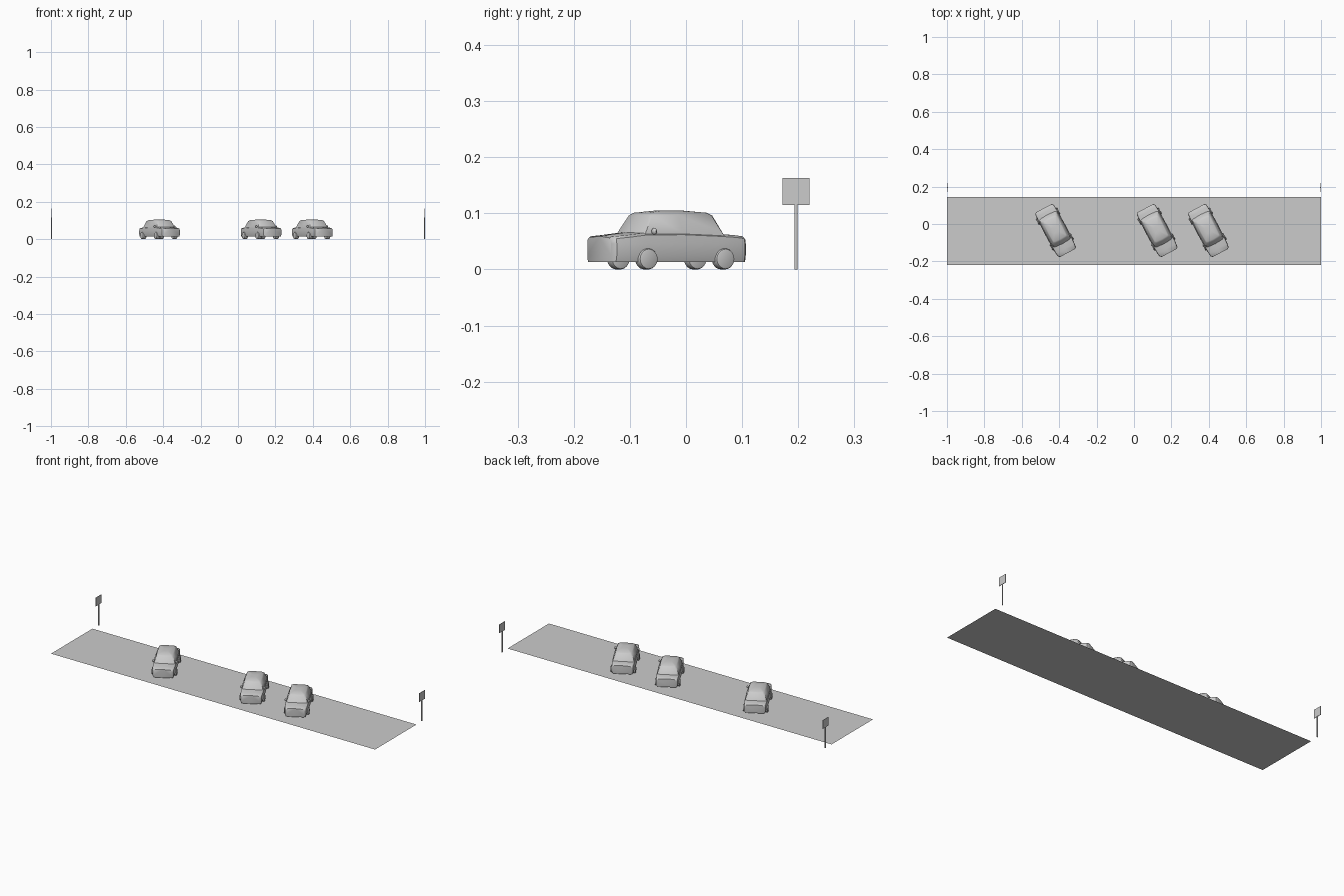
import bpy, bmesh, math
from mathutils import Matrix

if "Cube" in bpy.data.objects:
    bpy.data.objects.remove(bpy.data.objects["Cube"])

ANGLE = math.radians(28)


def finish(name, bm, smooth=None):
    bmesh.ops.recalc_face_normals(bm, faces=bm.faces)
    me = bpy.data.meshes.new(name)
    bm.to_mesh(me)
    bm.free()
    ob = bpy.data.objects.new(name, me)
    bpy.context.collection.objects.link(ob)
    if smooth:
        bpy.context.view_layer.objects.active = ob
        ob.select_set(True)
        bpy.ops.object.shade_smooth_by_angle(angle=math.radians(smooth))
        ob.select_set(False)
    return ob


def loft(name, rings, smooth):
    bm = bmesh.new()
    loops = [[bm.verts.new(p) for p in ring] for ring in rings]
    n = len(loops[0])
    for a, b in zip(loops, loops[1:]):
        for i in range(n):
            j = (i + 1) % n
            bm.faces.new((a[i], a[j], b[j], b[i]))
    bm.faces.new(loops[0])
    bm.faces.new(loops[-1])
    return finish(name, bm, smooth)


def box(name, size, loc):
    bm = bmesh.new()
    bmesh.ops.create_cube(bm, size=1, matrix=Matrix.Translation(loc) @ Matrix.Diagonal((*size, 1)))
    return finish(name, bm)


def body_ring(y, w, top):
    half = [(w * .94, .013), (w, .025), (w, .046), (w * .97, top - .004), (w * .85, top)]
    pts = half + [(0, top + .002)] + [(-x, z) for x, z in reversed(half)]
    return [(x, y, z) for x, z in pts]


def cabin_ring(z, w, front, back, bulge):
    # rounded rectangle with bowed windscreen and rear window
    return [(w, front + .006, z), (w * .8, front, z), (0, front - bulge, z), (-w * .8, front, z),
            (-w, front + .006, z), (-w * 1.04, 0, z), (-w, back - .006, z), (-w * .8, back, z),
            (0, back + bulge, z), (w * .8, back, z), (w, back - .006, z), (w * 1.04, 0, z)]


# lower body: y, half width, top height (front to back)
stations = [(-.138, .045, .057), (-.131, .054, .059), (-.11, .057, .061), (-.075, .059, .065),
            (0, .060, .066), (.075, .059, .063), (.11, .057, .061), (.127, .055, .059),
            (.133, .047, .057)]
body = loft("car_body", [body_ring(*s) for s in stations], 40)

# cabin with domed roof
cabin = loft("car_cabin", [cabin_ring(.058, .055, -.084, .093, .004),
                           cabin_ring(.066, .053, -.078, .088, .004),
                           cabin_ring(.096, .043, -.060, .072, .003),
                           cabin_ring(.101, .038, -.052, .063, .002),
                           cabin_ring(.105, .014, -.018, .022, 0)], 40)

# wheels
bm = bmesh.new()
for sx in (-1, 1):
    for y in (-.071, .084):
        m = Matrix.Translation((sx * .053, y, .0187)) @ Matrix.Rotation(math.pi / 2, 4, 'Y')
        bmesh.ops.create_cone(bm, cap_ends=True, segments=24, radius1=.0187, radius2=.0187,
                              depth=.022, matrix=m)
rims = [e for e in bm.edges if any(len(f.verts) > 4 for f in e.link_faces)]
bmesh.ops.bevel(bm, geom=rims, offset=.004, segments=2, affect='EDGES', profile=.5)
wheels = finish("car_wheels", bm, 40)

# side mirrors
bm = bmesh.new()
for sx in (-1, 1):
    m = Matrix.Translation((sx * .059, -.058, .068)) @ Matrix.Diagonal((1.2, .8, 1.1, 1))
    bmesh.ops.create_uvsphere(bm, u_segments=12, v_segments=8, radius=.0055, matrix=m)
mirrors = finish("car_mirrors", bm, 40)

# three angle-parked cars sharing the same meshes
parts = [body, cabin, wheels, mirrors]
for i, x in enumerate((-.42, .123, .397)):
    for p in parts:
        ob = p
        if i:
            ob = p.copy()
            bpy.context.collection.objects.link(ob)
        ob.location = (x, -.033, 0)
        ob.rotation_euler = (0, 0, ANGLE)

# parking strip
bm = bmesh.new()
bm.faces.new([bm.verts.new(p) for p in ((-1, -.22, 0), (1, -.22, 0), (1, .145, 0), (-1, .145, 0))])
finish("parking_strip", bm)

# signs at both ends
for sx, side in ((-1, "left"), (1, "right")):
    bm = bmesh.new()
    bmesh.ops.create_cone(bm, cap_ends=True, segments=12, radius1=.003, radius2=.003, depth=.116,
                          matrix=Matrix.Translation((sx * .997, .196, .058)))
    finish(side + "_sign_post", bm, 40)
    box(side + "_sign_board", (.002, .048, .048), (sx * .998, .196, .139))
